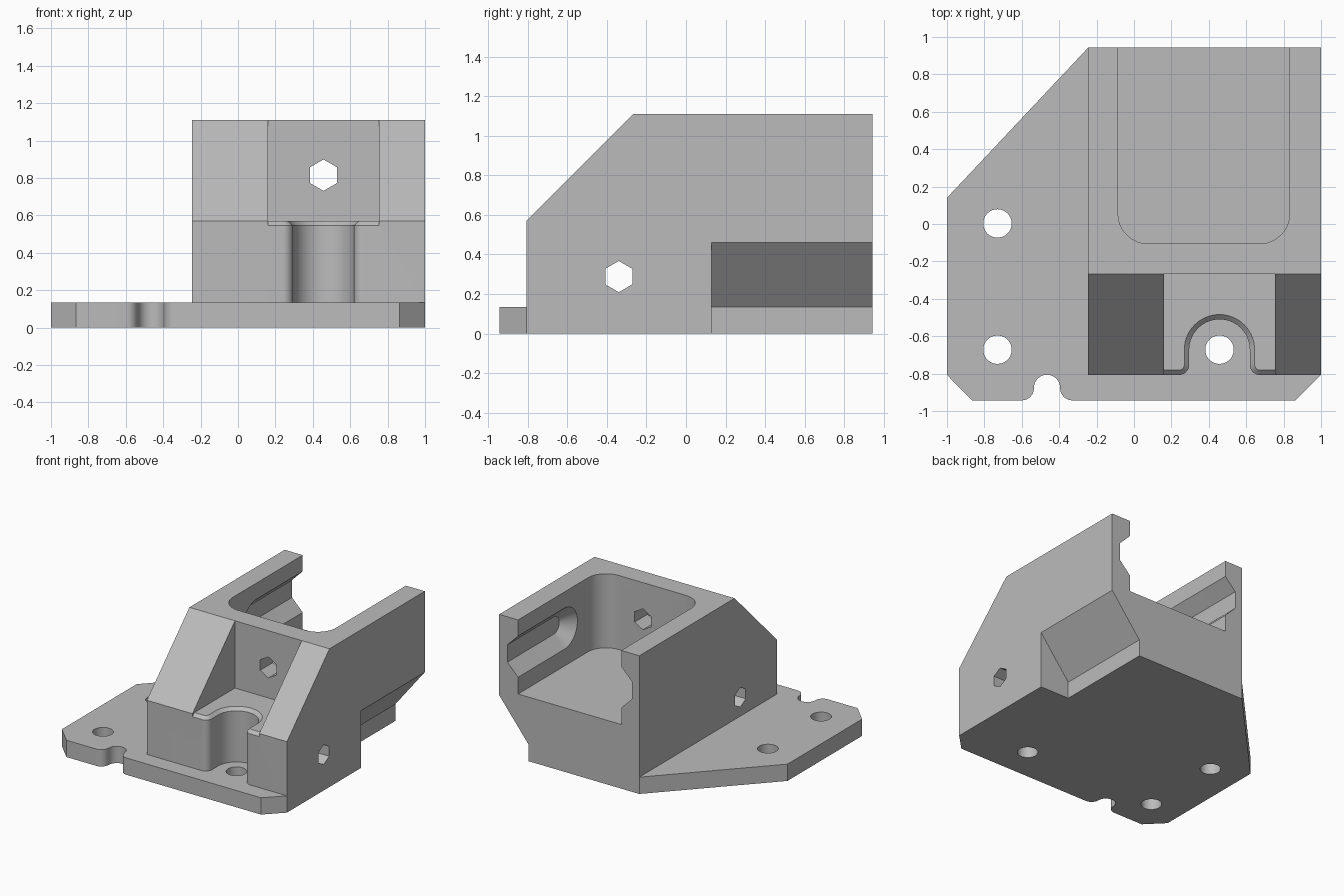
import bpy, bmesh
from math import cos, sin, radians, pi

cube = bpy.data.objects.get("Cube")
if cube:
    bpy.data.objects.remove(cube, do_unlink=True)

grey = bpy.data.materials.new("grey plastic")
grey.use_nodes = True
grey.diffuse_color = (0.5, 0.5, 0.5, 1)
grey.node_tree.nodes["Principled BSDF"].inputs["Base Color"].default_value = (0.5, 0.5, 0.5, 1)


def arc(cx, cy, r, a, b, n=12):
    """Points on an arc from angle a to b, in degrees."""
    steps = [radians(a + (b - a) * i / n) for i in range(n + 1)]
    return [(cx + r * cos(t), cy + r * sin(t)) for t in steps]


def loft(name, axis, sections):
    """Closed solid through (position, outline) sections along an axis."""
    place = {"X": lambda p, d: (d, p[0], p[1]),
             "Y": lambda p, d: (p[0], d, p[1]),
             "Z": lambda p, d: (p[0], p[1], d)}[axis]
    bm = bmesh.new()
    rings = [[bm.verts.new(place(p, d)) for p in outline] for d, outline in sections]
    for low, high in zip(rings, rings[1:]):
        for i in range(len(low)):
            bm.faces.new((low[i - 1], low[i], high[i], high[i - 1]))
    bm.faces.new(rings[0])
    bm.faces.new(rings[-1])
    bmesh.ops.recalc_face_normals(bm, faces=bm.faces)
    mesh = bpy.data.meshes.new(name)
    bm.to_mesh(mesh)
    bm.free()
    obj = bpy.data.objects.new(name, mesh)
    bpy.context.collection.objects.link(obj)
    return obj


def prism(name, axis, start, end, outline):
    return loft(name, axis, [(start, outline), (end, outline)])


def combine(target, tool, operation="DIFFERENCE"):
    """Apply a boolean and remove the tool."""
    mod = target.modifiers.new("boolean", "BOOLEAN")
    mod.operation, mod.solver, mod.object = operation, "EXACT", tool
    bpy.context.view_layer.objects.active = target
    bpy.ops.object.modifier_apply(modifier=mod.name)
    bpy.data.objects.remove(tool, do_unlink=True)


def rect(x0, x1, y0, y1):
    return [(x0, y0), (x1, y0), (x1, y1), (x0, y1)]


def hexagon(cx, cy, r):
    return arc(cx, cy, r, 30, 330, 5)


FRONT, BACK, LEFT, TOP, PLATE = -0.807, 0.943, -0.245, 1.11, 0.135
BOLT_X, BOLT_Y, HOLE_Z = 0.457, -0.672, 0.815

# Housing block with sloped front
housing = prism("mount_body", "X", LEFT, 1, [
    (FRONT, 0), (BACK, 0), (BACK, TOP), (-0.267, TOP), (FRONT, 0.57)])

# Rounded pocket open to the back
PX0, PX1, PY, PR = -0.085, 0.832, -0.105, 0.16
combine(housing, prism("pocket", "Z", 0.515, 1.4,
        [(PX0, 1.3)] + arc(PX0 + PR, PY + PR, PR, 180, 270)
        + arc(PX1 - PR, PY + PR, PR, 270, 360) + [(PX1, 1.3)]))

# Tapered round-ended grooves in both pocket walls
def slot(r):
    return [(1.3, HOLE_Z - r)] + arc(0.355, HOLE_Z, r, 270, 90, 20) + [(1.3, HOLE_Z + r)]

for wall, out in ((PX0, -1), (PX1, 1)):
    combine(housing, loft("groove", "X", [
        (wall - 0.04 * out, slot(0.205)), (wall + 0.095 * out, slot(0.07))]))

# Front niche, and bolt recess with a chamfered rim
NX0, NX1 = 0.16, 0.754
combine(housing, prism("niche", "Z", 0.57, 1.4, rect(NX0, NX1, -1.2, -0.267)))

def recess(grow):
    big, small = 0.162 + grow, 0.0555 - grow
    reach, cy = 0.2175, -0.752
    return ([(NX0, -1.2), (NX0, cy - small)]
            + arc(BOLT_X - reach, cy, small, 270, 360, 8)
            + arc(BOLT_X, BOLT_Y, big, 180, 0, 28)
            + arc(BOLT_X + reach, cy, small, 180, 270, 8)
            + [(NX1, cy - small), (NX1, -1.2)])

combine(housing, loft("recess", "Z", [
    (PLATE, recess(0)), (0.545, recess(0)), (0.57, recess(0.026)), (0.62, recess(0.026))]))

# Base plate with clipped corners and an edge notch
NOTCH = -0.465
plate = prism("base_plate", "Z", 0, PLATE,
              [(-1, 0.14), (-1, FRONT), (-0.865, -BACK)]
              + arc(NOTCH - 0.135, -BACK + 0.065, 0.065, 270, 360, 8)
              + arc(NOTCH, -0.876, 0.07, 180, 0, 16)
              + arc(NOTCH + 0.135, -BACK + 0.065, 0.065, 180, 270, 8)
              + [(0.864, -BACK), (1, FRONT), (1, BACK), (LEFT, BACK)])
combine(housing, plate, "UNION")

# Bolt holes in the plate
for x, y in ((-0.73, 0.003), (-0.73, BOLT_Y), (BOLT_X, BOLT_Y)):
    combine(housing, prism("bolt_hole", "Z", -0.2, 0.3, arc(x, y, 0.076, 0, 350, 35)))

# Hexagonal holes: through the pocket wall, and across the body
combine(housing, prism("wall_hole", "Y", -0.5, 0.1, hexagon(BOLT_X, HOLE_Z, 0.084)))
combine(housing, prism("cross_hole", "X", -0.5, 1.2, hexagon(-0.34, 0.288, 0.079)))

# Sloped undercut along the rear lower side
combine(housing, prism("undercut", "Y", 0.13, 1.3, [
    (1.2, -0.2), (0.74, -0.2), (0.74, PLATE), (1, 0.46), (1.2, 0.71)]))

# Merge coplanar faces, then finish with material and shading
bm = bmesh.new()
bm.from_mesh(housing.data)
bmesh.ops.remove_doubles(bm, verts=bm.verts, dist=0.0002)
bmesh.ops.dissolve_limit(bm, angle_limit=pi / 360, verts=bm.verts, edges=bm.edges)
bm.to_mesh(housing.data)
bm.free()
housing.data.materials.clear()
housing.data.materials.append(grey)
for poly in housing.data.polygons:
    poly.material_index = 0
bpy.ops.object.select_all(action="DESELECT")
housing.select_set(True)
bpy.context.view_layer.objects.active = housing
bpy.ops.object.shade_smooth_by_angle(angle=radians(30))
